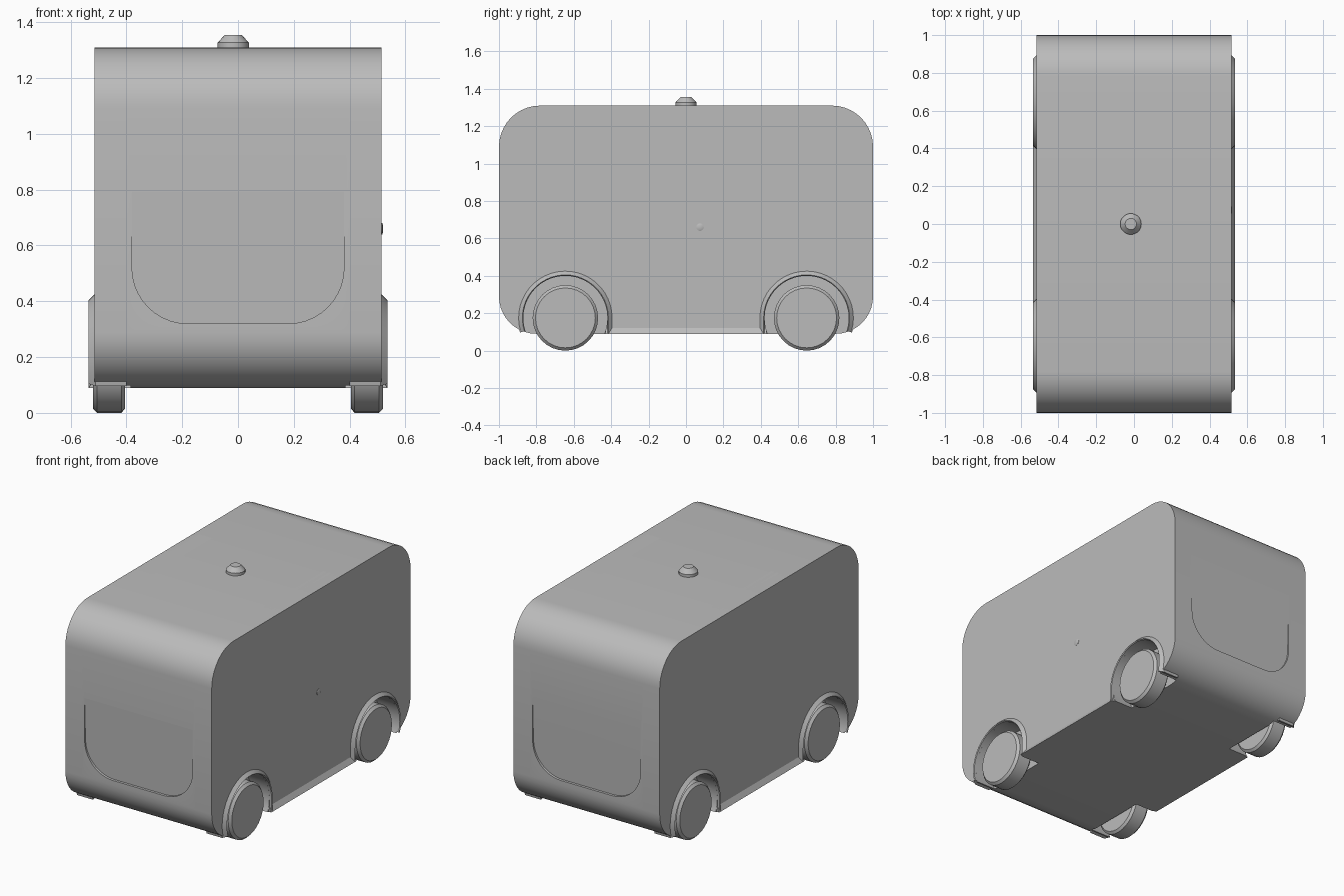
import bpy, bmesh
from math import sin, cos, pi, radians

cube = bpy.data.objects.get("Cube")
if cube:
    bpy.data.objects.remove(cube)

grey = bpy.data.materials.new("matte_grey")
grey.use_nodes = True
grey.diffuse_color = (0.5, 0.5, 0.5, 1)
grey.node_tree.nodes["Principled BSDF"].inputs["Base Color"].default_value = (0.5, 0.5, 0.5, 1)

BOTTOM, TOP, HALF_W = 0.09, 1.31, 0.515
AXLE_Y, AXLE_Z, WELL_R = 0.645, 0.175, 0.225


def finish(bm, name, angle=35):
    """Turn a bmesh into a smooth-shaded grey object."""
    bmesh.ops.recalc_face_normals(bm, faces=bm.faces)
    mesh = bpy.data.meshes.new(name)
    bm.to_mesh(mesh)
    bm.free()
    mesh.materials.append(grey)
    ob = bpy.data.objects.new(name, mesh)
    bpy.context.collection.objects.link(ob)
    smooth(ob, angle)
    return ob


def smooth(ob, angle=35):
    bpy.ops.object.select_all(action='DESELECT')
    ob.select_set(True)
    bpy.context.view_layer.objects.active = ob
    bpy.ops.object.shade_smooth_by_angle(angle=radians(angle))


def prism(points, axis, lo, hi):
    """Extrude a closed 2D profile along x (points are y, z) or y (points are x, z)."""
    bm = bmesh.new()
    place = (lambda p, d: (d, p[0], p[1])) if axis == 'x' else (lambda p, d: (p[0], d, p[1]))
    a = [bm.verts.new(place(p, lo)) for p in points]
    b = [bm.verts.new(place(p, hi)) for p in points]
    bm.faces.new(a)
    bm.faces.new(b)
    for i in range(len(a)):
        j = (i + 1) % len(a)
        bm.faces.new((a[i], a[j], b[j], b[i]))
    return bm


def arc(cx, cz, r, start, end, n):
    angles = [radians(start + (end - start) * i / n) for i in range(n + 1)]
    return [(cx + r * cos(t), cz + r * sin(t)) for t in angles]


def lathe(profile, steps, spin_axis):
    """Revolve (radius, height) pairs around x or z at the origin."""
    bm = bmesh.new()
    rings = []
    for r, h in profile:
        ts = [2 * pi * i / steps for i in range(steps)]
        rings.append([bm.verts.new((h, r * cos(t), r * sin(t)) if spin_axis == 'x'
                                   else (r * cos(t), r * sin(t), h)) for t in ts])
    for a, b in zip(rings, rings[1:]):
        for i in range(steps):
            j = (i + 1) % steps
            bm.faces.new((a[i], a[j], b[j], b[i]))
    bm.faces.new(rings[0])
    bm.faces.new(rings[-1])
    return bm


def cut(ob, cutters):
    bpy.context.view_layer.objects.active = ob
    for c in cutters:
        mod = ob.modifiers.new("cut", 'BOOLEAN')
        mod.operation, mod.solver, mod.object = 'DIFFERENCE', 'EXACT', c
        bpy.ops.object.modifier_apply(modifier=mod.name)
    smooth(ob)


# Body: side profile with rounded ends, then rounded rims
rt, rb = 0.22, 0.20
outline = (arc(1 - rt, TOP - rt, rt, 0, 90, 10) + arc(-1 + rt, TOP - rt, rt, 90, 180, 10)
           + arc(-1 + rb, BOTTOM + rb, rb, 180, 270, 10) + arc(1 - rb, BOTTOM + rb, rb, 270, 360, 10))
bm = prism(outline, 'x', -HALF_W, HALF_W)
rim = [e for e in bm.edges if abs(e.verts[0].co.x - e.verts[1].co.x) < 1e-4]
bmesh.ops.bevel(bm, geom=rim, offset=0.115, segments=8, profile=0.5, affect='EDGES')
body = finish(bm, "body")

# Sill: squares off the lower body between the wheels and flares at its foot
half = [(0.535, BOTTOM), (0.515, 0.122), (0.515, 0.35)]
sill = finish(prism(half + [(-x, z) for x, z in reversed(half)], 'y', -0.43, 0.43), "sill", 20)

# Wheel well cutters
wells = []
for sx in (-1, 1):
    for sy in (-1, 1):
        bm = lathe([(WELL_R, 0.385), (WELL_R, 0.6)], 40, 'x')
        bmesh.ops.scale(bm, vec=(sx, 1, 1), verts=bm.verts)
        bmesh.ops.translate(bm, vec=(0, sy * AXLE_Y, AXLE_Z), verts=bm.verts)
        wells.append(finish(bm, "well_cutter"))

# Screen cutters: a wedge recess with a rounded lower edge, front and back
screens = []
side = arc(0.18, 0.52, 0.2, -90, 0, 10) + [(0.38, 0.85)]
panel = side + [(-x, z) for x, z in reversed(side)]
for s in (-1, 1):
    bm = prism(panel, 'y', s * 1.1, s * 0.985)
    for v in bm.verts:
        if abs(v.co.y) < 1:
            v.co.y = s * (0.984 + 0.018 * (v.co.z - 0.32) / 0.53)
    screens.append(finish(bm, "screen_cutter"))

cut(body, wells + screens)
cut(sill, wells)
for c in wells + screens:
    bpy.data.objects.remove(c)

# Wheels and fender lips
tyre = [(0.16, 0.405), (0.175, 0.418), (0.175, 0.505), (0.16, 0.52)]
lip = [(0.225, 0.40), (0.225, 0.53), (0.23, 0.535), (0.255, 0.51), (0.255, 0.40)]
for sx, lr in ((-1, "right"), (1, "left")):
    for sy, fb in ((-1, "front"), (1, "back")):
        bm = lathe(tyre, 32, 'x')
        bmesh.ops.scale(bm, vec=(sx, 1, 1), verts=bm.verts)
        bmesh.ops.translate(bm, vec=(0, sy * AXLE_Y, AXLE_Z), verts=bm.verts)
        finish(bm, f"{fb}_{lr}_wheel", 30)

        # Lip section swept over the arch, with a straight leg down to the sill
        bm = bmesh.new()
        stations = [(radians(-18 + 198 * i / 24), 0) for i in range(25)]
        stations.append((pi, BOTTOM - AXLE_Z))
        rings = [[bm.verts.new((sx * x, sy * (AXLE_Y + r * cos(t)), AXLE_Z + r * sin(t) + dz))
                  for r, x in lip] for t, dz in stations]
        for a, b in zip(rings, rings[1:]):
            for i in range(len(lip)):
                j = (i + 1) % len(lip)
                bm.faces.new((a[i], a[j], b[j], b[i]))
        bm.faces.new(rings[0])
        bm.faces.new(rings[-1])
        finish(bm, f"{fb}_{lr}_fender", 30)

    # Roof rail squaring off the upper edge
    xs = sorted((sx * 0.39, sx * HALF_W))
    rail = [(xs[0], 1.215), (xs[1], 1.215), (xs[1], TOP), (xs[0], TOP)]
    finish(prism(rail, 'y', -0.3, 0.3), f"{lr}_roof_rail")

# Roof knob
bm = lathe([(0.056, 1.30), (0.056, 1.327), (0.03, 1.355)], 20, 'z')
bmesh.ops.translate(bm, vec=(-0.017, 0, 0), verts=bm.verts)
finish(bm, "roof_knob", 25)

# Small button on the left side
bm = lathe([(0.02, 0.50), (0.02, 0.517), (0.012, 0.52)], 16, 'x')
bmesh.ops.translate(bm, vec=(0, 0.075, 0.66), verts=bm.verts)
finish(bm, "side_button")
